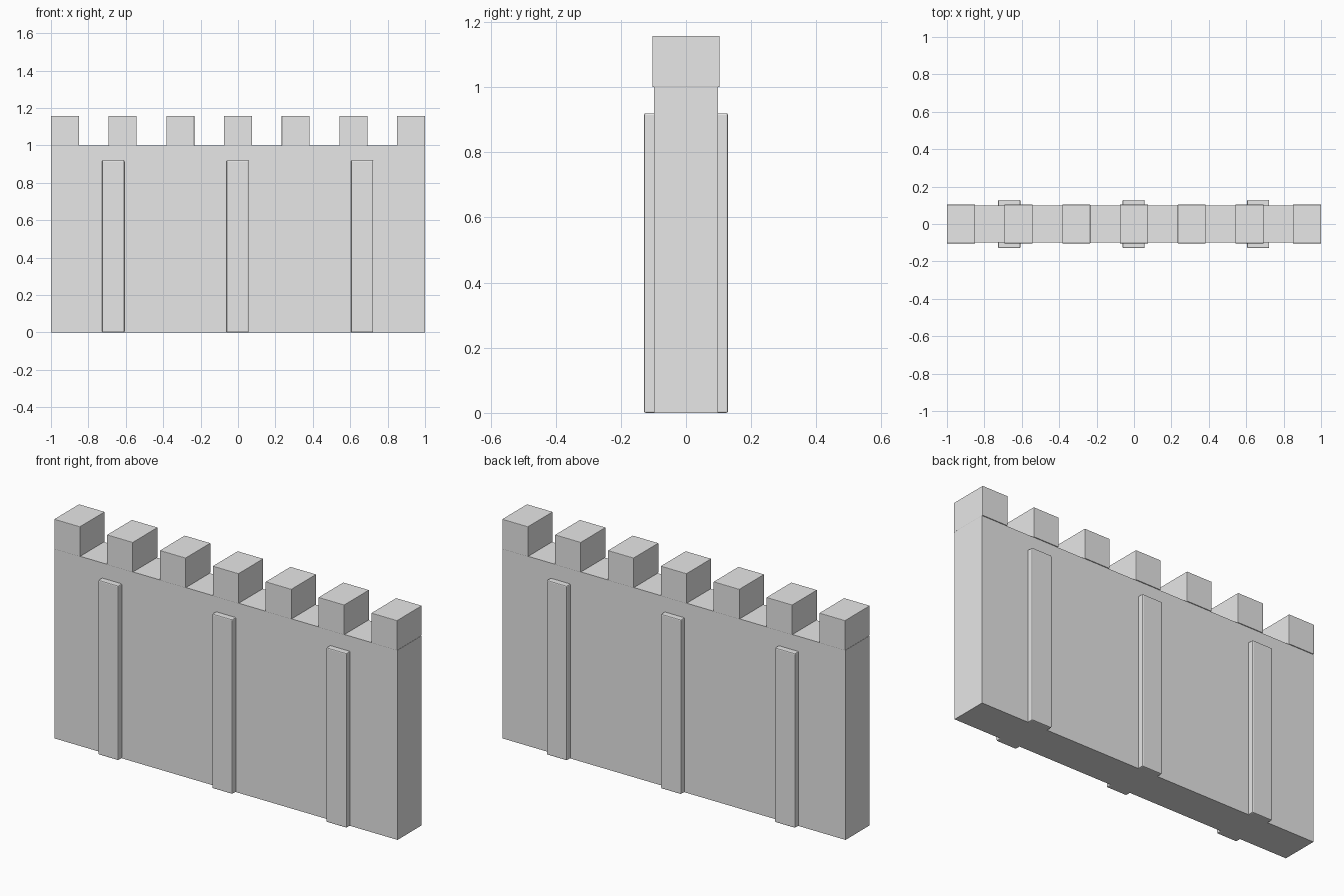
import bpy

cube = bpy.data.objects.get("Cube")
if cube:
    bpy.data.objects.remove(cube, do_unlink=True)

stone = bpy.data.materials.new("pale_grey_stone")
stone.use_nodes = True
GREY = (0.8, 0.8, 0.8, 1)
stone.diffuse_color = GREY
stone.node_tree.nodes["Principled BSDF"].inputs["Base Color"].default_value = GREY


def block(name, x, width, depth, bottom, top, bevel=0.0):
    """Box centred on y = 0, with optional softened edges."""
    bpy.ops.mesh.primitive_cube_add(size=1, location=(x, 0, (bottom + top) / 2))
    ob = bpy.context.object
    ob.name = name
    ob.scale = (width, depth, top - bottom)
    bpy.ops.object.transform_apply(location=False, rotation=False, scale=True)
    ob.data.materials.append(stone)
    if bevel:
        mod = ob.modifiers.new("edge_bevel", "BEVEL")
        mod.width = bevel
        mod.segments = 2
    return ob


# Main wall
LENGTH, HEIGHT = 2.0, 1.0
block("wall", 0, LENGTH, 0.198, 0, HEIGHT)

# Battlements, slightly deeper than the wall and evenly spaced end to end
COUNT, WIDTH = 7, 0.15
step = (LENGTH - WIDTH) / (COUNT - 1)
for i in range(COUNT):
    x = (i - (COUNT - 1) / 2) * step
    block(f"battlement_{i + 1}", x, WIDTH, 0.207, HEIGHT, 1.158, 0.002)

# Buttresses running through the wall, showing on front and back
for side, x in (("right", -0.667), ("middle", -0.002), ("left", 0.664)):
    block(f"buttress_{side}", x, 0.118, 0.258, 0, 0.92, 0.005)
